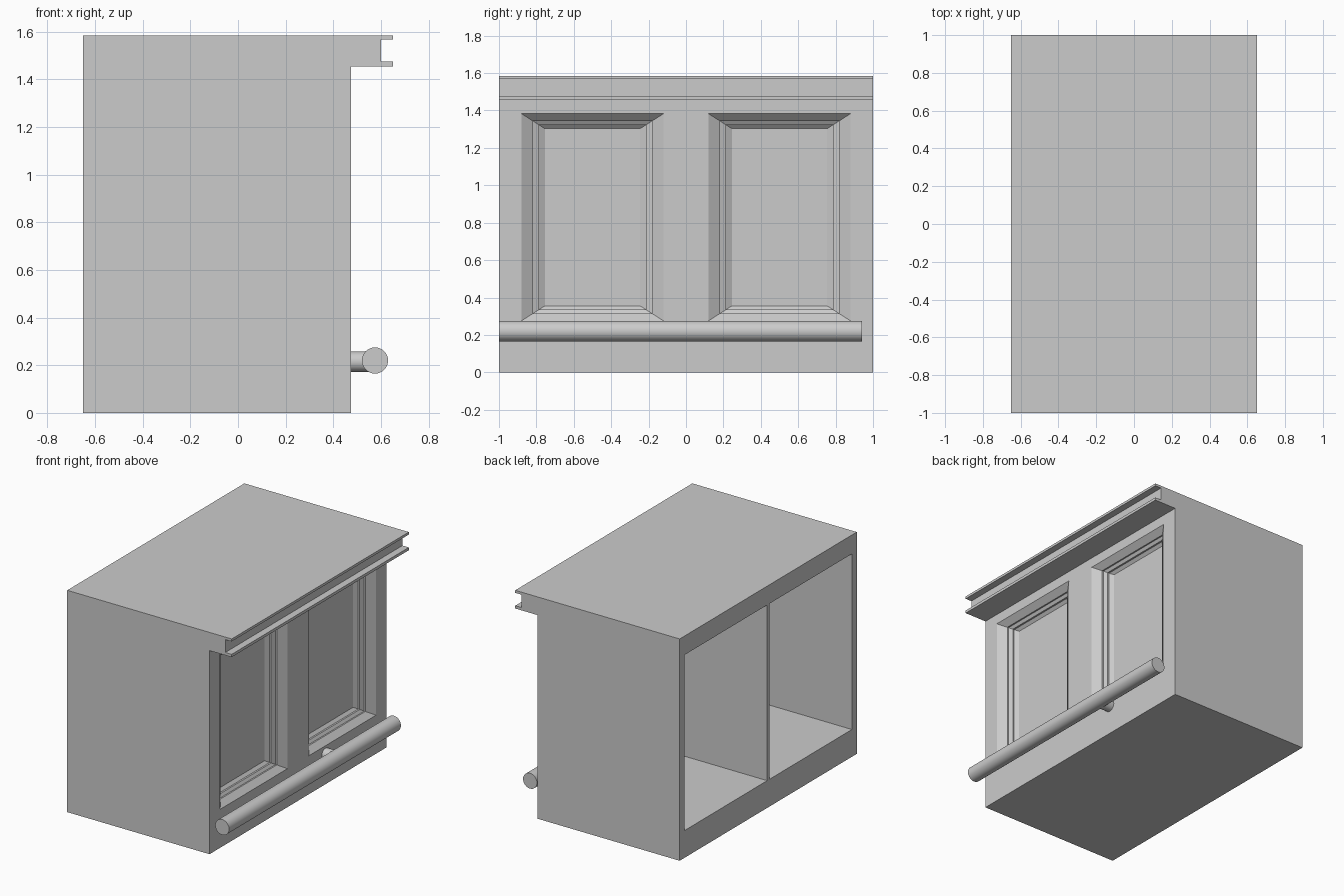
import bpy
import bmesh
import math

if "Cube" in bpy.data.objects:
    bpy.data.objects.remove(bpy.data.objects["Cube"], do_unlink=True)

grey = bpy.data.materials.new("plain grey")
grey.use_nodes = True
grey.diffuse_color = (0.6, 0.6, 0.6, 1)
grey.node_tree.nodes["Principled BSDF"].inputs["Base Color"].default_value = (0.6, 0.6, 0.6, 1)


def loft(name, rings):
    """Join closed rings of points in order and cap both ends."""
    bm = bmesh.new()
    loops = [[bm.verts.new(p) for p in ring] for ring in rings]
    for a, b in zip(loops, loops[1:]):
        for i in range(len(a)):
            j = (i + 1) % len(a)
            bm.faces.new((a[i], a[j], b[j], b[i]))
    bm.faces.new(loops[0])
    bm.faces.new(loops[-1])
    bmesh.ops.recalc_face_normals(bm, faces=bm.faces)
    mesh = bpy.data.meshes.new(name)
    bm.to_mesh(mesh)
    bm.free()
    mesh.materials.append(grey)
    obj = bpy.data.objects.new(name, mesh)
    bpy.context.collection.objects.link(obj)
    return obj


def rect(x, y0, y1, z0, z1):
    return [(x, y0, z0), (x, y1, z0), (x, y1, z1), (x, y0, z1)]


def cut(obj, cutter):
    cutter.hide_render = True
    mod = obj.modifiers.new("cut", 'BOOLEAN')
    mod.operation = 'DIFFERENCE'
    mod.solver = 'EXACT'
    mod.object = cutter
    bpy.ops.object.select_all(action='DESELECT')
    bpy.context.view_layer.objects.active = obj
    obj.select_set(True)
    bpy.ops.object.modifier_apply(modifier=mod.name)
    bpy.data.objects.remove(cutter, do_unlink=True)


def rod(name, radius, length, location, rotation, sides=32):
    bpy.ops.mesh.primitive_cylinder_add(vertices=sides, radius=radius, depth=length,
                                        location=location, rotation=rotation)
    obj = bpy.context.object
    obj.name = name
    obj.data.materials.append(grey)
    bpy.ops.object.shade_smooth_by_angle(angle=math.radians(40))
    return obj


# Counter body with a grooved overhanging top
FACE, BACK, TOP = 0.475, -0.65, 1.585
outline = [(BACK, 0), (FACE, 0), (FACE, 1.455), (0.65, 1.455), (0.65, 1.475),
           (0.6, 1.475), (0.6, 1.567), (0.65, 1.567), (0.65, TOP), (BACK, TOP)]
counter = loft("counter_body", [[(x, y, z) for x, z in outline] for y in (-1, 1)])

# Stepped moulding: share of the frame width, depth behind the face
moulding = [(0, 0), (0.5, 0.04), (0.5, 0.05), (0.75, 0.063), (0.75, 0.075), (1, 0.093)]

for side in (-1, 1):
    # Recessed panel on the customer side
    mid = side * 0.5
    rings = [rect(FACE + 0.05, mid - 0.38, mid + 0.38, 0.275, 1.383)]
    for share, depth in moulding:
        half = 0.38 - 0.125 * share
        rise = 0.08 * share
        rings.append(rect(FACE - depth, mid - half, mid + half, 0.275 + rise, 1.383 - rise))
    cut(counter, loft("panel_cutter", rings))

    # Open shelf bay on the staff side
    y0, y1 = sorted((side * 0.012, side * 0.945))
    cut(counter, loft("bay_cutter", [rect(x, y0, y1, 0.195, 1.45) for x in (BACK - 0.1, 0.35)]))

# Foot rail and its bracket
rod("foot_rail", 0.055, 1.94, (0.575, -0.03, 0.22), (math.pi / 2, 0, 0))
rod("rail_bracket", 0.043, 0.12, (0.525, 0.31, 0.215), (0, math.pi / 2, 0))
